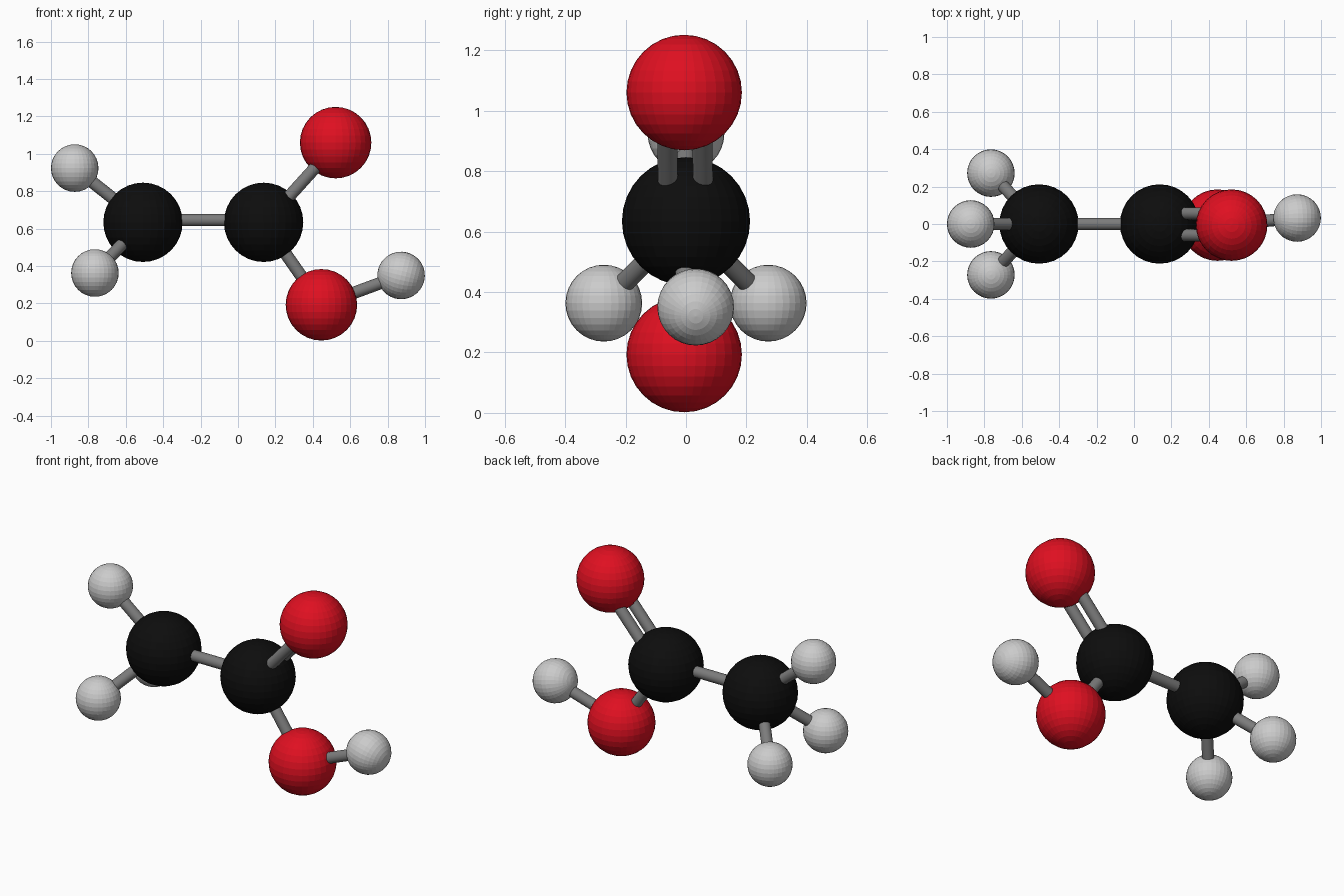
import bpy
from math import radians
from mathutils import Vector

if "Cube" in bpy.data.objects:
    bpy.data.objects.remove(bpy.data.objects["Cube"])


def material(name, rgb):
    m = bpy.data.materials.new(name)
    m.diffuse_color = (*rgb, 1)
    m.use_nodes = True
    m.node_tree.nodes["Principled BSDF"].inputs["Base Color"].default_value = m.diffuse_color
    return m


BLACK = material("carbon_black", (0.004, 0.004, 0.004))
RED = material("oxygen_red", (0.74, 0.005, 0.015))
LIGHT = material("hydrogen_grey", (0.55, 0.55, 0.55))
BOND = material("bond_grey", (0.2, 0.2, 0.2))
BOND_R = 0.033


def atom(name, pos, radius, mat, rot=(0, 0, 0)):
    bpy.ops.mesh.primitive_uv_sphere_add(segments=32, ring_count=16, radius=radius,
                                         location=pos, rotation=rot)
    ob = bpy.context.object
    ob.name = name
    ob.data.materials.append(mat)
    return Vector(pos)


def bond(name, a, b, offset=(0, 0, 0)):
    d = b - a
    bpy.ops.mesh.primitive_cylinder_add(vertices=32, radius=BOND_R, depth=d.length,
                                        location=(a + b) / 2 + Vector(offset))
    ob = bpy.context.object
    ob.name = name
    ob.rotation_euler = d.to_track_quat('Z', 'Y').to_euler()
    ob.data.materials.append(BOND)
    bpy.ops.object.shade_smooth_by_angle(angle=radians(30))


# Carbon pair
c_methyl = atom("carbon_methyl", (-0.508, 0, 0.634), 0.212, BLACK)
c_acid = atom("carbon_acid", (0.137, 0, 0.634), 0.212, BLACK)
bond("bond_carbon_carbon", c_methyl, c_acid, (0, 0, 0.012))

# Oxygens: double-bonded above, single-bonded below
o_top = atom("oxygen_double", (0.522, -0.006, 1.06), 0.191, RED)
o_low = atom("oxygen_hydroxyl", (0.446, -0.006, 0.193), 0.191, RED)
for side, y in (("front", -0.058), ("back", 0.058)):
    bond("double_bond_" + side, c_acid, o_top, (0.006, y, -0.006))
bond("bond_carbon_oxygen", c_acid, o_low)

# Hydroxyl hydrogen
h_acid = atom("hydrogen_hydroxyl", (0.872, 0.032, 0.35), 0.127, LIGHT, (0, radians(104), 0))
bond("bond_oxygen_hydrogen", o_low, h_acid)

# Methyl hydrogens
for name, pos in (("top", (-0.873, 0, 0.924)),
                  ("front", (-0.765, -0.272, 0.363)),
                  ("back", (-0.765, 0.272, 0.363))):
    h = atom("hydrogen_" + name, pos, 0.127, LIGHT)
    bond("bond_hydrogen_" + name, c_methyl, h)
